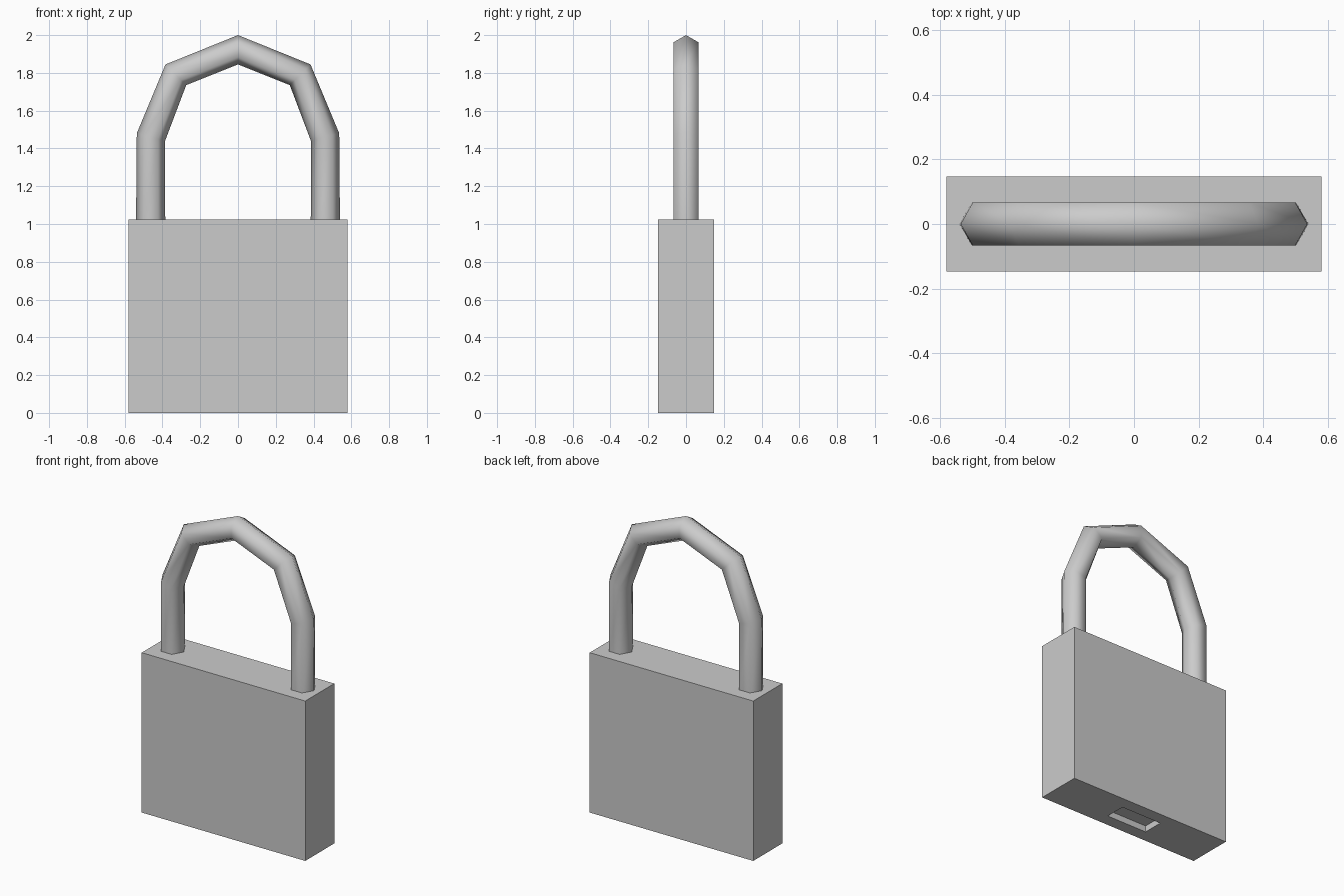
import bpy, bmesh, math
from mathutils import Vector

if "Cube" in bpy.data.objects:
    bpy.data.objects.remove(bpy.data.objects["Cube"])

W, D, H = 0.58, 0.147, 1.025      # body half width, half depth, height
R = 0.0775                        # shackle radius


def finish(bm, name):
    bmesh.ops.recalc_face_normals(bm, faces=bm.faces)
    mesh = bpy.data.meshes.new(name)
    bm.to_mesh(mesh)
    bm.free()
    obj = bpy.data.objects.new(name, mesh)
    bpy.context.collection.objects.link(obj)
    return obj


# Lock body with a shallow rectangular key recess in the underside
bm = bmesh.new()
bmesh.ops.create_cube(bm, size=2)
for v in bm.verts:
    v.co = (v.co.x * W, v.co.y * D, (v.co.z + 1) * H / 2)
bm.normal_update()
bottom = min(bm.faces, key=lambda f: f.calc_center_median().z)
bmesh.ops.inset_individual(bm, faces=[bottom], thickness=0.05)
for v in bottom.verts:
    v.co = (math.copysign(0.145, v.co.x), math.copysign(0.067, v.co.y), 0)
floor = bmesh.ops.extrude_discrete_faces(bm, faces=[bottom])["faces"][0]
for v in floor.verts:
    v.co.z = 0.04
finish(bm, "lock_body")

# Shackle: six-sided tube, each section given by centre x, centre z and tilt
half = [(0.4625, 0.98, 0), (0.461, 1.46, 15), (0.329, 1.79, 45)]
path = half + [(0, 1.9225, 90)] + [(-x, z, 180 - t) for x, z, t in reversed(half)]
bm = bmesh.new()
rings = []
for x, z, tilt in path:
    t = math.radians(tilt)
    out = Vector((math.cos(t), 0, math.sin(t)))
    ring = []
    for i in range(6):
        a = i * math.pi / 3
        co = Vector((x, 0, z)) + R * (math.cos(a) * out + math.sin(a) * Vector((0, 1, 0)))
        ring.append(bm.verts.new(co))
    rings.append(ring)
for a, b in zip(rings, rings[1:]):
    for i in range(6):
        j = (i + 1) % 6
        bm.faces.new((a[i], a[j], b[j], b[i]))
bm.faces.new(rings[0])
bm.faces.new(rings[-1])
shackle = finish(bm, "shackle")
bpy.context.view_layer.objects.active = shackle
shackle.select_set(True)
bpy.ops.object.shade_smooth_by_angle(angle=math.radians(75))
